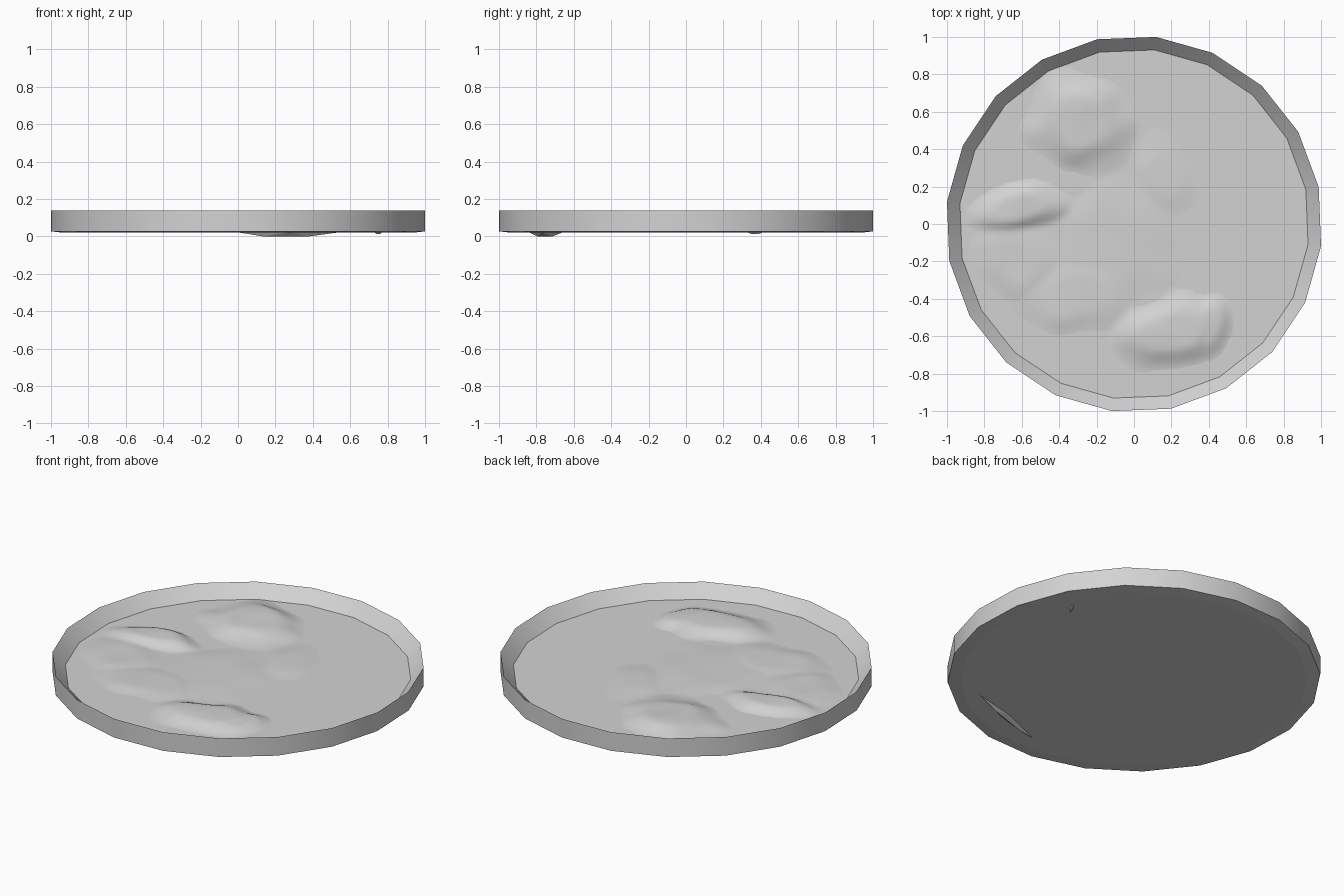
import bpy, bmesh, math
from mathutils import Vector, noise

cube = bpy.data.objects.get("Cube")
if cube:
    bpy.data.objects.remove(cube)

GREY = (0.65, 0.65, 0.65, 1)
mat = bpy.data.materials.new("light grey")
mat.use_nodes = True
mat.diffuse_color = GREY
mat.node_tree.nodes["Principled BSDF"].inputs["Base Color"].default_value = GREY

SIDES = 20
FLOOR = 0.065


def add_object(name, bm):
    mesh = bpy.data.meshes.new(name)
    bm.to_mesh(mesh)
    bm.free()
    mesh.materials.append(mat)
    obj = bpy.data.objects.new(name, mesh)
    bpy.context.collection.objects.link(obj)
    return obj


# Dish: a turned profile with a sloping inner wall and a shallow chamfer below
def make_dish():
    profile = [(0.94, 0.02), (1.007, 0.027), (1.007, 0.138), (0.937, FLOOR)]
    bm = bmesh.new()
    rings = []
    for r, z in profile:
        angles = [math.radians(11.3 + 360 * i / SIDES) for i in range(SIDES)]
        rings.append([bm.verts.new((r * math.cos(a), r * math.sin(a), z)) for a in angles])
    for low, high in zip(rings, rings[1:]):
        for i in range(SIDES):
            j = (i + 1) % SIDES
            bm.faces.new((low[i], low[j], high[j], high[i]))
    bm.faces.new(rings[0][::-1])
    bm.faces.new(rings[-1])
    # Smooth around the wall, sharp along every ring
    for f in bm.faces:
        f.smooth = True
    for e in bm.edges:
        a, b = e.verts
        e.smooth = abs(a.co.z - b.co.z) > 0.001
    add_object("dish", bm)


# Land relief: low rounded hills (x, y, half width, half depth, turn, height)
HILLS = [
    (-0.29, 0.54, 0.31, 0.27, -20, 0.042),
    (-0.62, 0.09, 0.30, 0.13, 8, 0.034),
    (-0.62, -0.20, 0.28, 0.22, -20, 0.016),
    (-0.33, -0.38, 0.34, 0.22, -8, 0.014),
    (-0.10, -0.12, 0.42, 0.36, 30, 0.010),
    (0.20, -0.58, 0.34, 0.20, 15, 0.036),
    (0.40, -0.54, 0.13, 0.18, -12, 0.030),
    (0.17, 0.25, 0.15, 0.27, 20, 0.010),
]


def land_height(x, y):
    wobble = noise.noise(Vector((x * 5, y * 5, 0.3)))
    total = 0
    for cx, cy, rx, ry, turn, h in HILLS:
        a = math.radians(turn)
        dx, dy = x - cx, y - cy
        u = (dx * math.cos(a) + dy * math.sin(a)) / rx
        v = (dy * math.cos(a) - dx * math.sin(a)) / ry
        t = max(0, 1.08 - math.hypot(u, v) + 0.2 * wobble)
        t = min(1, t * 1.5)
        total = max(total, h * t * t * (3 - 2 * t) * (1 + 0.25 * wobble))
    return total


def make_land():
    bm = bmesh.new()
    bmesh.ops.create_grid(bm, x_segments=80, y_segments=80, size=0.92)
    for v in bm.verts:
        v.co.z = FLOOR - 0.001 + land_height(v.co.x, v.co.y)
    flat = [f for f in bm.faces if all(v.co.z < FLOOR for v in f.verts)]
    bmesh.ops.delete(bm, geom=flat, context="FACES")
    for f in bm.faces:
        f.smooth = True
    add_object("land_relief", bm)


# Keels: thin slivers of the relief showing under the dish
def make_keel(name, start, end, depth, width):
    start, end = Vector(start), Vector(end)
    side = (end - start).orthogonal().normalized() * width / 2
    bm = bmesh.new()
    top = [start, start.lerp(end, 0.5) + side, end, start.lerp(end, 0.5) - side]
    verts = [bm.verts.new((p.x, p.y, 0.022)) for p in top]
    for t in (0.25, 0.7):
        p = start.lerp(end, t)
        verts.append(bm.verts.new((p.x, p.y, depth)))
    bmesh.ops.convex_hull(bm, input=verts)
    add_object(name, bm)


make_dish()
make_land()
make_keel("front_keel", (0.0, -0.84), (0.54, -0.66), 0.0, 0.05)
make_keel("side_keel", (0.73, 0.33), (0.77, 0.41), 0.012, 0.02)
